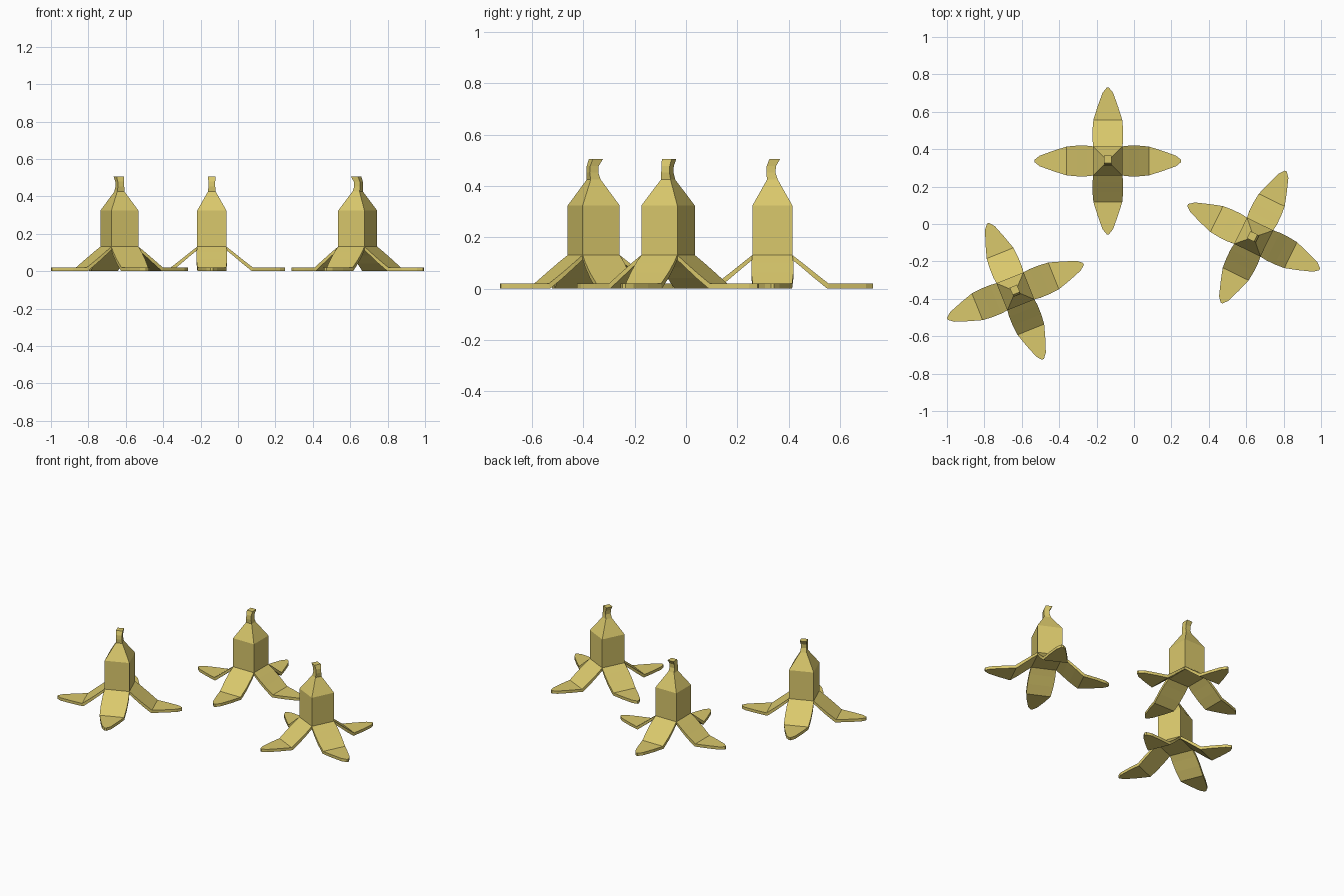
import bpy, bmesh, math
from mathutils import Matrix, Vector

if "Cube" in bpy.data.objects:
    bpy.data.objects.remove(bpy.data.objects["Cube"])

mat = bpy.data.materials.new("peel_yellow")
mat.diffuse_color = (0.70, 0.58, 0.15, 1)
mat.use_nodes = True
mat.node_tree.nodes["Principled BSDF"].inputs["Base Color"].default_value = mat.diffuse_color


def loft(bm, rings):
    """Closed tube of four-sided rings with capped ends."""
    rows = [[bm.verts.new(p) for p in ring] for ring in rings]
    for a, b in zip(rows, rows[1:]):
        for i in range(4):
            j = (i + 1) % 4
            bm.faces.new((a[i], a[j], b[j], b[i]))
    bm.faces.new(rows[0][::-1])
    bm.faces.new(rows[-1])


def square(z, half, dy=0.0):
    return [Vector((sx * half, sy * half + dy, z))
            for sx, sy in ((-1, -1), (1, -1), (1, 1), (-1, 1))]


def section(r, w, top, bottom, inset=0.0):
    return [Vector((r - inset, -w, bottom)), Vector((r - inset, w, bottom)),
            Vector((r, w, top)), Vector((r, -w, top))]


bm = bmesh.new()

# Square body, tapered shoulder and bent stem: (z, half width, y offset)
body = [(0.112, 0.078, 0), (0.131, 0.078, 0), (0.324, 0.078, 0), (0.425, 0.021, 0),
        (0.452, 0.018, -0.006), (0.478, 0.018, -0.004), (0.505, 0.021, 0.009)]
loft(bm, [square(*s) for s in body])

# Four peeled flaps: sloping part, then flat pointed tip
flap = [(0.078, 0.078, 0.131, 0.112, 0), (0.115, 0.082, 0.102, 0.083, 0.001),
        (0.165, 0.082, 0.062, 0.042, 0.003), (0.22, 0.077, 0.019, 0, 0.006),
        (0.29, 0.055, 0.019, 0, 0), (0.365, 0.028, 0.019, 0, 0),
        (0.392, 0.006, 0.019, 0, 0)]
for k in range(4):
    turn = Matrix.Rotation(k * math.pi / 2, 3, 'Z')
    loft(bm, [[turn @ p for p in section(*s)] for s in flap])

bmesh.ops.recalc_face_normals(bm, faces=bm.faces)
mesh = bpy.data.meshes.new("banana_peel")
bm.to_mesh(mesh)
bm.free()
mesh.materials.append(mat)

# Three copies scattered on the floor
for name, x, y, angle in (("banana_peel_left", -0.634, -0.36, 22),
                          ("banana_peel_middle", -0.14, 0.337, 0),
                          ("banana_peel_right", 0.64, -0.07, 64)):
    ob = bpy.data.objects.new(name, mesh)
    ob.location = (x, y, 0)
    ob.rotation_euler.z = math.radians(angle)
    bpy.context.collection.objects.link(ob)
